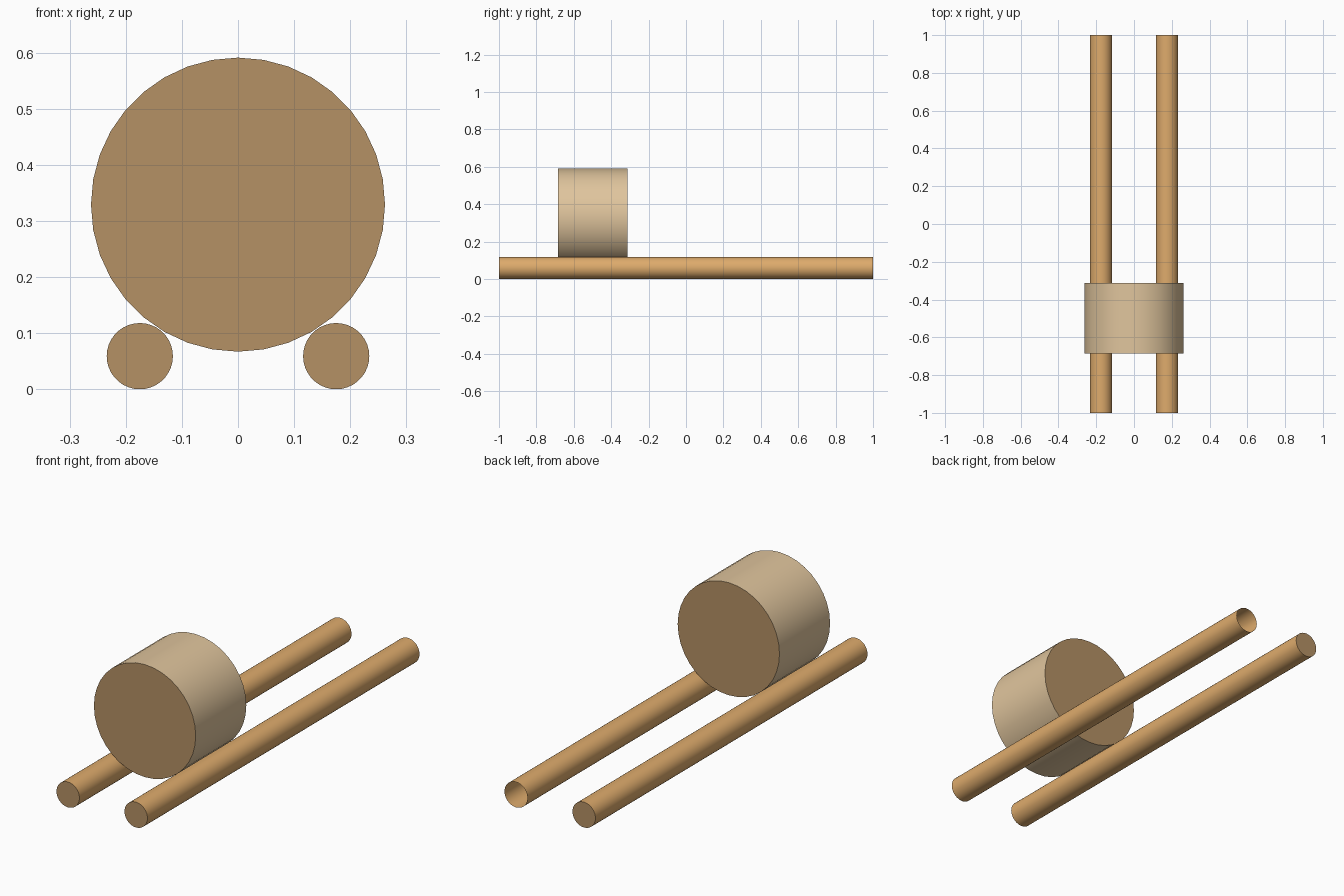
import bpy, bmesh
from math import cos, sin, tau, radians

if "Cube" in bpy.data.objects:
    bpy.data.objects.remove(bpy.data.objects["Cube"])


def material(name, rgb):
    """Flat material from sRGB 0-255 values."""
    mat = bpy.data.materials.new(name)
    lin = [((c / 255 + 0.055) / 1.055) ** 2.4 for c in rgb]
    mat.diffuse_color = (*lin, 1)
    mat.use_nodes = True
    mat.node_tree.nodes["Principled BSDF"].inputs["Base Color"].default_value = mat.diffuse_color
    return mat


PALE = material("pale_wood", (224, 197, 157))
TAN = material("tan_wood", (222, 171, 108))
END = material("end_grain_brown", (181, 145, 101))


def log(name, x, z, radius, y0, y1, side, sides=36, back_cap=True):
    """Cylinder along y with coloured sides and brown ends."""
    bm = bmesh.new()
    rings = [[bm.verts.new((x + radius * cos(tau * i / sides), y,
                            z + radius * sin(tau * i / sides)))
              for i in range(sides)] for y in (y0, y1)]
    front, back = rings
    for i in range(sides):
        j = (i + 1) % sides
        bm.faces.new((front[i], back[i], back[j], front[j]))
    bm.faces.new(front).material_index = 1
    if back_cap:
        bm.faces.new(back[::-1]).material_index = 1
    mesh = bpy.data.meshes.new(name)
    bm.to_mesh(mesh)
    bm.free()
    mesh.materials.append(side)
    mesh.materials.append(END)
    obj = bpy.data.objects.new(name, mesh)
    bpy.context.collection.objects.link(obj)
    bpy.context.view_layer.objects.active = obj
    obj.select_set(True)
    bpy.ops.object.shade_smooth_by_angle(angle=radians(40))
    obj.select_set(False)


# Two long rails; the right one is open at the back
log("left_rail", -0.175, 0.059, 0.059, -1, 1, TAN)
log("right_rail", 0.175, 0.059, 0.059, -1, 1, TAN, back_cap=False)

# Large log section resting across the rails
log("large_log", 0, 0.329, 0.262, -0.685, -0.313, PALE)

# Make sure every face points outward (sides and caps wound consistently)
for obj in bpy.context.collection.objects:
    bm = bmesh.new()
    bm.from_mesh(obj.data)
    bmesh.ops.recalc_face_normals(bm, faces=bm.faces)
    bm.to_mesh(obj.data)
    bm.free()
